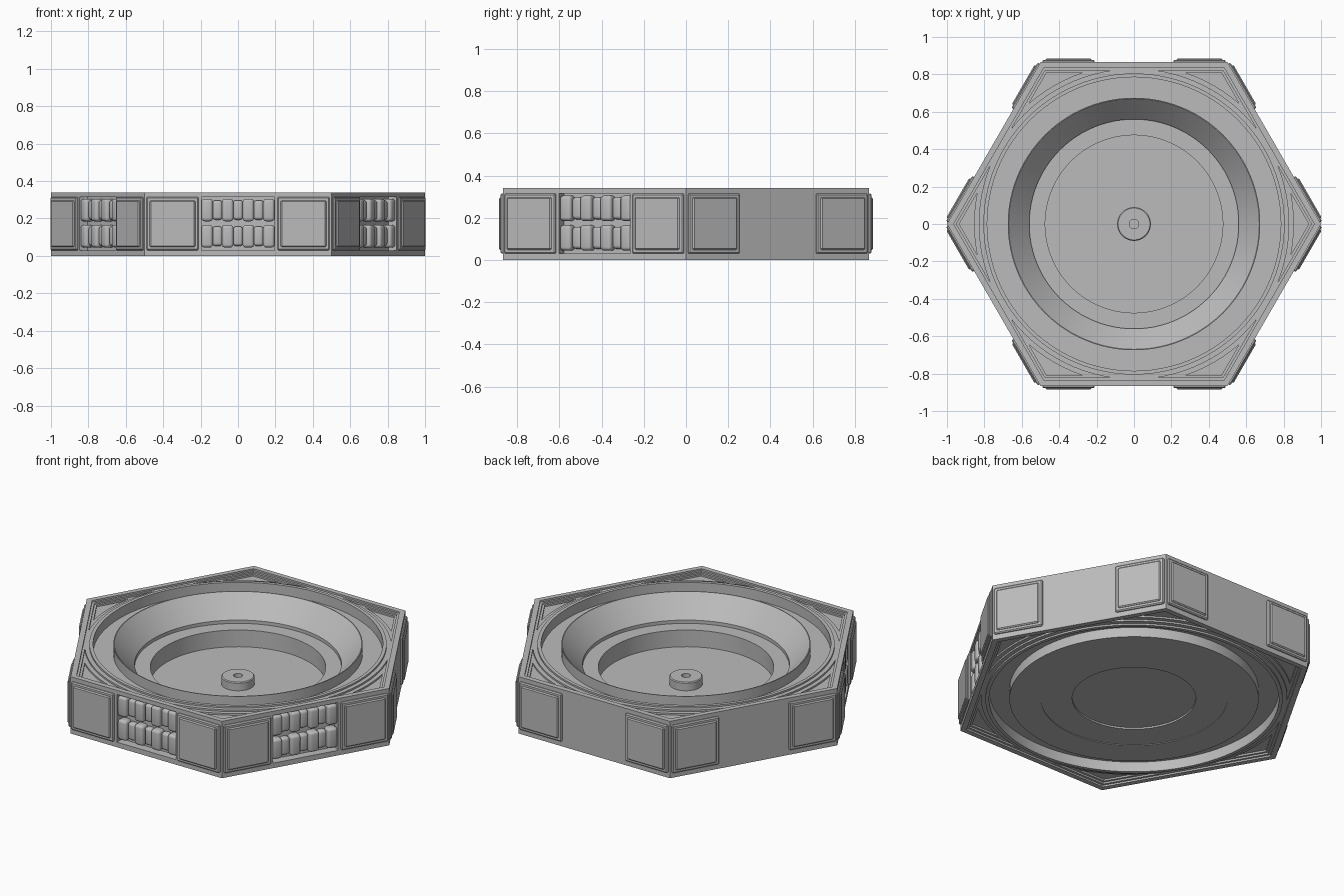
import bpy, bmesh, math
from mathutils import Matrix

if "Cube" in bpy.data.objects:
    bpy.data.objects.remove(bpy.data.objects["Cube"])

H, APOTHEM = 0.34, 0.866
grey = bpy.data.materials.new("plain_grey")
grey.use_nodes = True
grey.diffuse_color = (0.5, 0.5, 0.5, 1)
grey.node_tree.nodes["Principled BSDF"].inputs["Base Color"].default_value = (0.5, 0.5, 0.5, 1)


def finish(name, bm, smooth=False):
    bmesh.ops.recalc_face_normals(bm, faces=bm.faces)
    mesh = bpy.data.meshes.new(name)
    bm.to_mesh(mesh)
    bm.free()
    ob = bpy.data.objects.new(name, mesh)
    bpy.context.collection.objects.link(ob)
    mesh.materials.append(grey)
    if smooth:
        smooth_edges(ob)
    return ob


def smooth_edges(ob):
    bpy.ops.object.select_all(action='DESELECT')
    ob.select_set(True)
    bpy.context.view_layer.objects.active = ob
    bpy.ops.object.shade_smooth_by_angle(angle=math.radians(30))


def prism(name, sides, radius, z0, z1):
    """Upright prism with a corner on the x axis."""
    bm = bmesh.new()
    ring = [bm.verts.new((radius * math.cos(math.tau * i / sides),
                          radius * math.sin(math.tau * i / sides), z0)) for i in range(sides)]
    base = bm.faces.new(ring)
    top = bmesh.ops.extrude_face_region(bm, geom=[base])["geom"]
    bmesh.ops.translate(bm, vec=(0, 0, z1 - z0),
                        verts=[v for v in top if isinstance(v, bmesh.types.BMVert)])
    return finish(name, bm)


def hexagon(name, apothem, z0, z1):
    return prism(name, 6, apothem / math.cos(math.pi / 6), z0, z1)


def add_box(bm, x0, x1, y0, y1, z0, z1, bevel=0.0, segments=1):
    """Box, optionally with rounded edges."""
    m = Matrix.Translation(((x0 + x1) / 2, (y0 + y1) / 2, (z0 + z1) / 2)) \
        @ Matrix.Diagonal((x1 - x0, y1 - y0, z1 - z0, 1))
    verts = bmesh.ops.create_cube(bm, size=1, matrix=m)["verts"]
    if bevel:
        edges = list({e for v in verts for e in v.link_edges})
        bmesh.ops.bevel(bm, geom=edges, offset=bevel, segments=segments,
                        profile=0.5, affect='EDGES', clamp_overlap=True)


def cut(ob, cutter):
    """Subtract a cutter and throw the cutter away."""
    mod = ob.modifiers.new("cut", 'BOOLEAN')
    mod.operation, mod.solver, mod.object = 'DIFFERENCE', 'EXACT', cutter
    cutter.hide_render = True
    graph = bpy.context.evaluated_depsgraph_get()
    mesh = bpy.data.meshes.new_from_object(ob.evaluated_get(graph))
    ob.modifiers.clear()
    ob.data = mesh
    bpy.data.objects.remove(cutter)


def lathe(name, profile, steps=96):
    bm = bmesh.new()
    verts = [bm.verts.new((r, 0, z)) for r, z in profile]
    edges = [bm.edges.new(pair) for pair in zip(verts, verts[1:])]
    bmesh.ops.spin(bm, geom=verts + edges, cent=(0, 0, 0), axis=(0, 0, 1),
                   angle=math.tau, steps=steps)
    bmesh.ops.remove_doubles(bm, verts=bm.verts, dist=1e-5)
    return finish(name, bm, True)


# Hexagonal body with a round opening
body = hexagon("hexagonal_body", APOTHEM, 0, H)
cut(body, prism("opening_cutter", 96, 0.785, -0.1, H + 0.1))

# Stepped corner pockets on the top and the underside
for level, (apothem, radius) in enumerate([(0.835, 0.805), (0.822, 0.83), (0.809, 0.855)]):
    depth = 0.01 * (level + 1)
    for z0, z1 in ((H - depth, H + 0.05), (-0.05, depth)):
        pocket = hexagon("pocket_cutter", apothem, z0, z1)
        cut(pocket, prism("pocket_core", 96, radius, z0 - 0.1, z1 + 0.1))
        cut(body, pocket)

# Window recess in each side
for k in range(6):
    bm = bmesh.new()
    add_box(bm, -0.195, 0.195, -APOTHEM - 0.1, -APOTHEM + 0.05, 0.03, 0.315)
    bm.transform(Matrix.Rotation(k * math.pi / 3, 4, 'Z'))
    cut(body, finish("window_cutter", bm))
smooth_edges(body)

# Turned dish with a ring trench above and below
lathe("dish", [(0, 0.1), (0.475, 0.1), (0.475, 0.2), (0.56, 0.2), (0.56, 0.22),
               (0.67, H), (0.675, H), (0.675, 0.28), (0.8, 0.28), (0.8, 0.06),
               (0.675, 0.06), (0.675, 0.002), (0.505, 0.002), (0.505, 0.006),
               (0.335, 0.006), (0.335, 0.016), (0, 0.016)])

# Central hub with a small hole
lathe("hub", [(0, 0.12), (0.025, 0.12), (0.025, 0.15), (0.085, 0.15), (0.09, 0.145), (0.09, 0.09)], 48)

# Panels and ribs on each side
for k in range(6):
    turn = Matrix.Rotation(k * math.pi / 3, 4, 'Z')

    bm = bmesh.new()
    for s in (-1, 1):
        for half, z0, z1, out in ((0.14, 0.03, 0.315, 0.012), (0.122, 0.048, 0.297, 0.02)):
            add_box(bm, s * 0.35 - half, s * 0.35 + half, -APOTHEM - out,
                    -APOTHEM + 0.01, z0, z1, 0.006)
    bm.transform(turn)
    finish(f"side_panels_{k + 1}", bm)

    bm = bmesh.new()
    for z0, z1 in ((0.045, 0.165), (0.185, 0.305)):
        for i in range(7):
            x = (i - 3) * 0.055
            proud = i % 2 == 0
            half, drop, front = (0.03, 0, 0.002) if proud else (0.026, 0.008, 0.016)
            add_box(bm, x - half, x + half, -APOTHEM + front, -APOTHEM + 0.06,
                    z0 + drop, z1 - drop, 0.016, 4)
    bm.transform(turn)
    finish(f"side_ribs_{k + 1}", bm, True)
